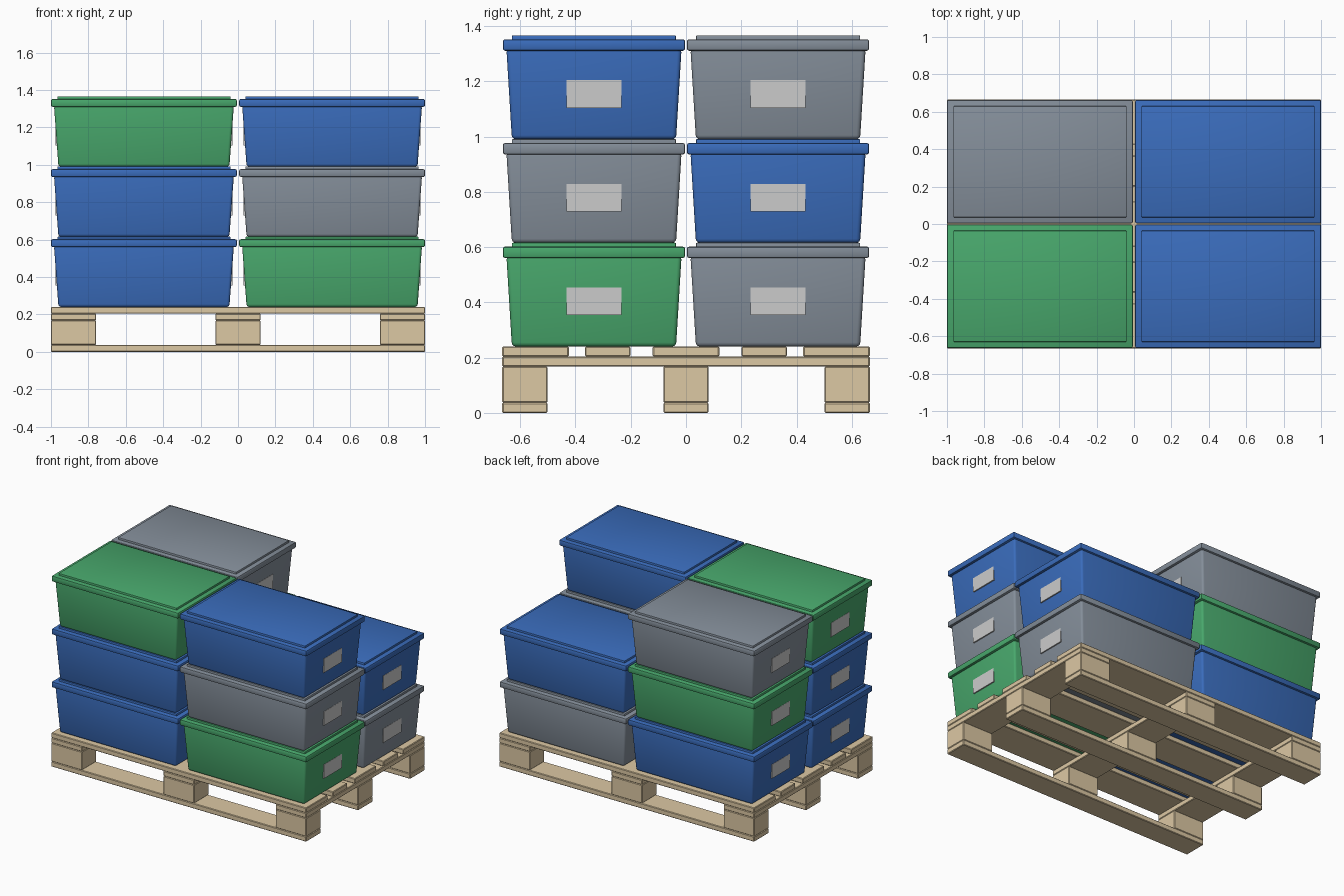
import bpy, bmesh
from math import radians

if "Cube" in bpy.data.objects:
    bpy.data.objects.remove(bpy.data.objects["Cube"])


def material(name, rgb):
    m = bpy.data.materials.new(name)
    m.diffuse_color = (*rgb, 1)
    m.use_nodes = True
    m.node_tree.nodes["Principled BSDF"].inputs["Base Color"].default_value = m.diffuse_color
    return m


WOOD = material("wood", (0.72, 0.58, 0.37))
COLOURS = {
    "blue": material("blue_plastic", (0.042, 0.15, 0.50)),
    "green": material("green_plastic", (0.065, 0.39, 0.15)),
    "grey": material("grey_plastic", (0.23, 0.27, 0.32)),
}


def block(name, centre, half_bottom, half_top, z0, z1, bevel=0.004, segments=1, mat=None):
    """Bevelled box whose bottom and top half-sizes may differ."""
    bm = bmesh.new()
    bmesh.ops.create_cube(bm, size=2)
    for v in bm.verts:
        top = v.co.z > 0
        hx, hy = half_top if top else half_bottom
        v.co = (v.co.x * hx, v.co.y * hy, z1 if top else z0)
    if bevel:
        bmesh.ops.bevel(bm, geom=bm.edges[:], offset=bevel, segments=segments,
                        profile=0.5, affect='EDGES')
    mesh = bpy.data.meshes.new(name)
    bm.to_mesh(mesh)
    bm.free()
    if segments > 1:
        mesh.polygons.foreach_set("use_smooth", [True] * len(mesh.polygons))
        mesh.set_sharp_from_angle(angle=radians(40))
    if mat:
        mesh.materials.append(mat)
    ob = bpy.data.objects.new(name, mesh)
    ob.location = (centre[0], centre[1], 0)
    bpy.context.collection.objects.link(ob)
    return ob


def plank(name, x, y, hx, hy, z0, z1):
    return block(name, (x, y), (hx, hy), (hx, hy), z0, z1, mat=WOOD)


# Pallet: skids and blocks, cross boards, deck boards
WIDE, NARROW = 0.1205, 0.082
for y in (-0.583, 0, 0.583):
    plank("pallet_skid", 0, y, 1.0, NARROW, 0, 0.037)
    for x in (-0.8795, 0, 0.8795):
        plank("pallet_block", x, y, WIDE, NARROW, 0.037, 0.168)
for x in (-0.8795, 0, 0.8795):
    plank("pallet_cross_board", x, 0, WIDE, 0.665, 0.168, 0.204)
for y, hy in ((-0.5445, WIDE), (-0.283, NARROW), (0, WIDE), (0.283, NARROW), (0.5445, WIDE)):
    plank("pallet_deck_board", 0, y, 1.0, hy, 0.204, 0.24)


# Crate: tapered tub, lid rim, raised lid panel and a label on each end
def crate(x, y, z, colour):
    mat, c = COLOURS[colour], (x, y)
    block(colour + "_crate_tub", c, (0.457, 0.297), (0.481, 0.317), z, z + 0.33, 0.015, 3, mat)
    block(colour + "_crate_lid_rim", c, (0.497, 0.330), (0.497, 0.330),
          z + 0.320, z + 0.362, 0.009, 2, mat)
    block(colour + "_crate_lid_panel", c, (0.463, 0.297), (0.463, 0.297),
          z + 0.345, z + 0.376, 0.004, 2, mat)
    for s in (-1, 1):
        block("crate_label", (x + s * 0.468, y), (0.006, 0.1), (0.006, 0.1),
              z + 0.114, z + 0.214, 0)


# Four stacks listed from the bottom up
STACKS = {
    (-0.503, -0.333): ("blue", "blue", "green"),
    (0.503, -0.333): ("green", "grey", "blue"),
    (-0.503, 0.333): ("blue", "green", "grey"),
    (0.503, 0.333): ("grey", "blue"),
}
for (x, y), colours in STACKS.items():
    for level, colour in enumerate(colours):
        crate(x, y, 0.24 + level * 0.375, colour)
